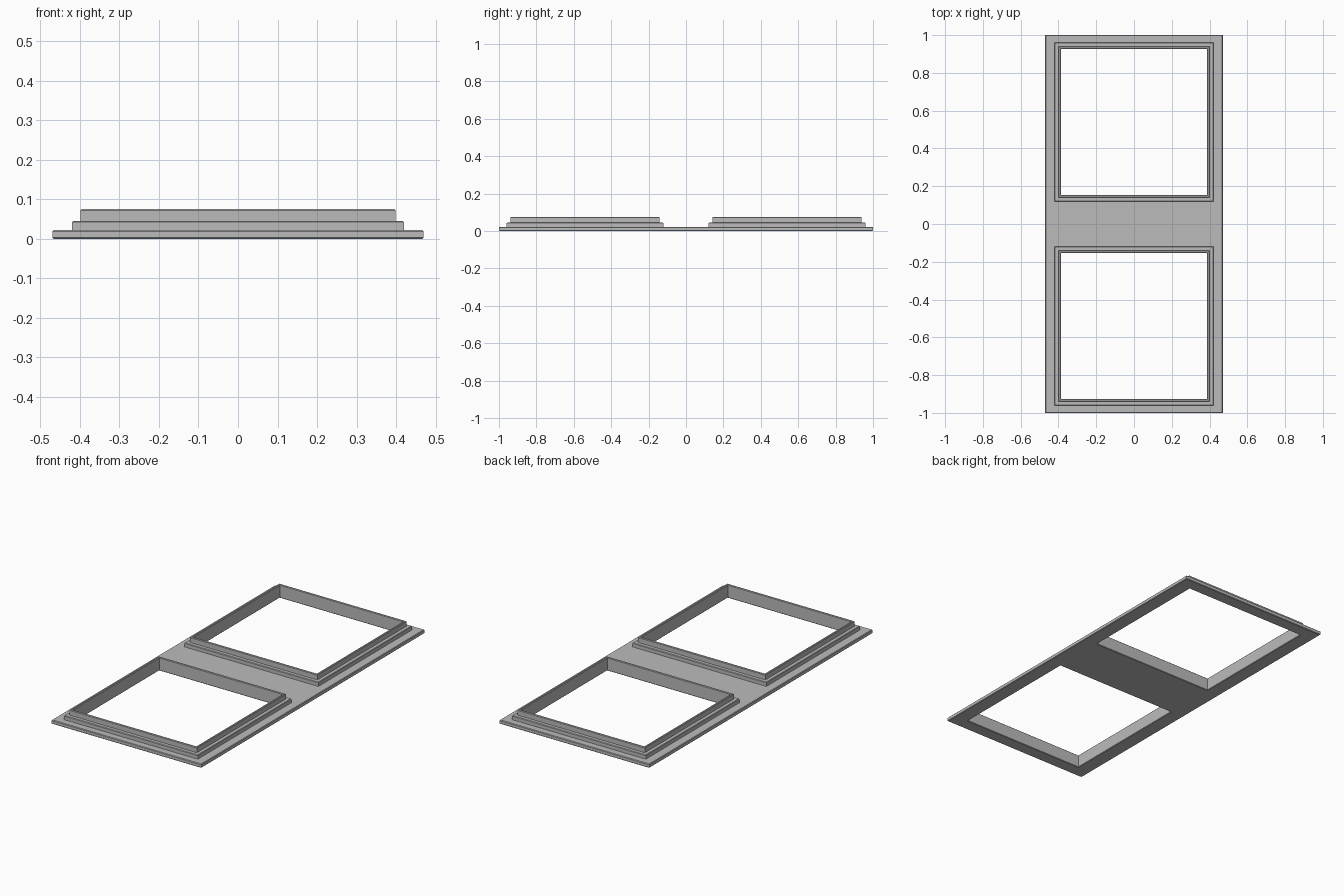
import bpy
import bmesh

cube = bpy.data.objects.get("Cube")
if cube:
    bpy.data.objects.remove(cube, do_unlink=True)

grey = bpy.data.materials.new("plain grey")
grey.use_nodes = True
colour = (0.5, 0.5, 0.5, 1)
grey.diffuse_color = colour
grey.node_tree.nodes["Principled BSDF"].inputs["Base Color"].default_value = colour

HALF_WIDTH, HALF_LENGTH, PLATE_TOP = 0.47, 1.0, 0.022
CENTRE = 0.54                             # middle of one opening along y
HOLE, COLLAR, STEP = 0.387, 0.399, 0.42   # half sizes of the square rings
COLLAR_TOP, STEP_TOP = 0.075, 0.045
C = 0.003                                 # small chamfer on the edges


def square(r, z):
    return -r, r, CENTRE - r, CENTRE + r, z


def outline(inset, z):
    # half plate, ending on the middle line
    return inset - HALF_WIDTH, HALF_WIDTH - inset, 0, HALF_LENGTH - inset, z


# Cross-section from the opening, over the stepped collar, around the plate
sections = [
    square(HOLE + C, 0),
    square(HOLE, C),
    square(HOLE, COLLAR_TOP - C),
    square(HOLE + C, COLLAR_TOP),
    square(COLLAR - C, COLLAR_TOP),
    square(COLLAR, COLLAR_TOP - C),
    square(COLLAR, STEP_TOP),
    square(STEP - C, STEP_TOP),
    square(STEP, STEP_TOP - C),
    square(STEP, PLATE_TOP),
    outline(C, PLATE_TOP),
    outline(0, PLATE_TOP - C),
    outline(0, C),
    outline(C, 0),
]

bm = bmesh.new()
loops = []
for x0, x1, y0, y1, z in sections:
    corners = ((x0, y0), (x1, y0), (x1, y1), (x0, y1))
    loops.append([bm.verts.new((x, y, z)) for x, y in corners])

# Join neighbouring loops, leaving the middle line open for mirroring
for a, b in zip(loops, loops[1:] + loops[:1]):
    for i in range(4):
        j = (i + 1) % 4
        quad = (a[i], b[i], b[j], a[j])
        if any(v.co.y > 0 for v in quad):
            bm.faces.new(quad)

mesh = bpy.data.meshes.new("double_frame_plate")
bm.to_mesh(mesh)
bm.free()
mesh.materials.append(grey)
frame = bpy.data.objects.new("double_frame_plate", mesh)
bpy.context.collection.objects.link(frame)

# Second opening
mirror = frame.modifiers.new("second_opening", 'MIRROR')
mirror.use_axis = (False, True, False)
mirror.merge_threshold = 0.0005
